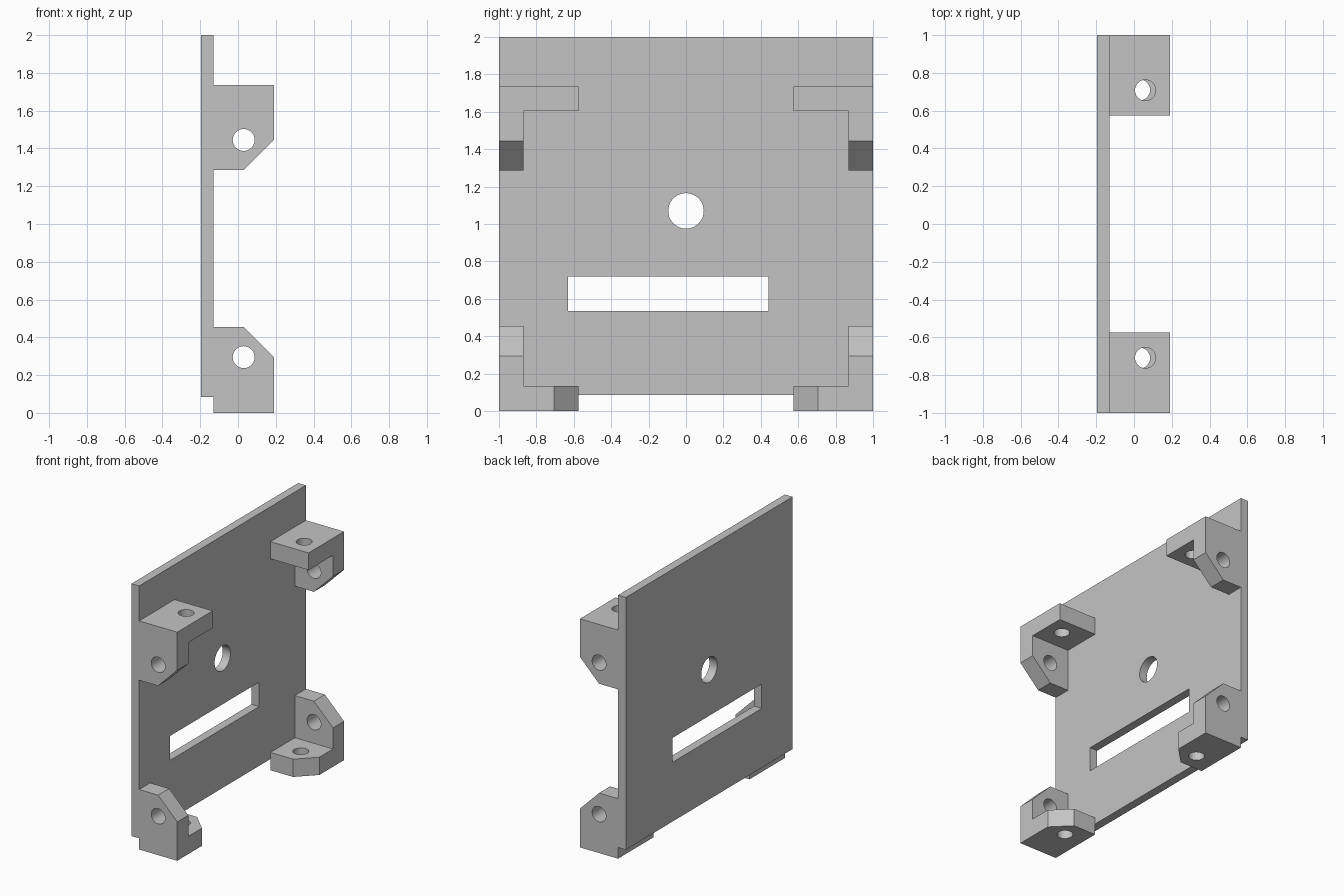
import bpy, bmesh
from mathutils import Vector

cube = bpy.data.objects.get("Cube")
if cube:
    bpy.data.objects.remove(cube, do_unlink=True)

grey = bpy.data.materials.new("light_grey")
grey.use_nodes = True
colour = (0.55, 0.55, 0.55, 1)
grey.diffuse_color = colour
grey.node_tree.nodes["Principled BSDF"].inputs["Base Color"].default_value = colour

BACK, FACE, TIP = -0.195, -0.13, 0.19   # plate back, plate face, bracket tip (x)
INNER, WALL, EDGE = 0.575, 0.868, 1.0   # bracket inner end, wall face, plate edge (y)


def make_object(name, bm):
    bmesh.ops.recalc_face_normals(bm, faces=bm.faces[:])
    mesh = bpy.data.meshes.new(name)
    bm.to_mesh(mesh)
    bm.free()
    mesh.materials.append(grey)
    obj = bpy.data.objects.new(name, mesh)
    bpy.context.collection.objects.link(obj)
    return obj


def prism(name, axis, points, start, end):
    """Extrude a 2D profile along an axis; points hold the other two coordinates."""
    bm = bmesh.new()
    verts = []
    for p in points:
        co = list(p)
        co.insert(axis, start)
        verts.append(bm.verts.new(co))
    face = bm.faces.new(verts)
    moved = bmesh.ops.extrude_face_region(bm, geom=[face])["geom"]
    shift = Vector((0, 0, 0))
    shift[axis] = end - start
    bmesh.ops.translate(bm, vec=shift, verts=[v for v in moved if isinstance(v, bmesh.types.BMVert)])
    return make_object(name, bm)


def drill(axis, centre, radius, depth):
    """Cylinder cutter along one axis."""
    bm = bmesh.new()
    bmesh.ops.create_cone(bm, cap_ends=True, segments=40, radius1=radius, radius2=radius, depth=depth)
    obj = make_object("drill", bm)
    direction = Vector((0, 0, 0))
    direction[axis] = 1
    obj.rotation_euler = direction.to_track_quat("Z", "Y").to_euler()
    obj.location = centre
    return obj


def combine(obj, joins=(), cuts=(), mirrored=False):
    """Apply unions and cuts to an object, then optionally mirror it in y."""
    for operation, helpers in (("UNION", joins), ("DIFFERENCE", cuts)):
        for helper in helpers:
            helper.hide_render = True
            mod = obj.modifiers.new("boolean", "BOOLEAN")
            mod.operation = operation
            mod.solver = "EXACT"
            mod.object = helper
    if mirrored:
        mod = obj.modifiers.new("mirror", "MIRROR")
        mod.use_axis = (False, True, False)
        mod.use_mirror_merge = False
    bpy.context.view_layer.update()
    graph = bpy.context.evaluated_depsgraph_get()
    mesh = bpy.data.meshes.new_from_object(obj.evaluated_get(graph))
    obj.modifiers.clear()
    obj.data = mesh
    for helper in (*joins, *cuts):
        bpy.data.objects.remove(helper, do_unlink=True)
    # Smooth hole walls, keep flat corners sharp
    bpy.ops.object.select_all(action="DESELECT")
    obj.select_set(True)
    bpy.context.view_layer.objects.active = obj
    bpy.ops.object.shade_smooth_by_angle(angle=0.52)


def rectangle(a0, b0, a1, b1):
    return [(a0, b0), (a1, b0), (a1, b1), (a0, b1)]


# Back plate with a round hole and a long slot
plate = prism("back_plate", 0, rectangle(-EDGE, 0.085, EDGE, 2), BACK, FACE)
slot = prism("slot", 0, rectangle(-0.63, 0.535, 0.44, 0.72), -0.5, 0.5)
combine(plate, cuts=[drill(0, (FACE, 0, 1.07), 0.095, 1), slot])

# Upper brackets: chamfered side wall with a square shelf on top
wall = prism("upper_brackets", 1, [(FACE, 1.285), (0.03, 1.285), (TIP, 1.445), (TIP, 1.735), (FACE, 1.735)], WALL, EDGE)
shelf = prism("shelf", 2, rectangle(FACE, INNER, TIP, EDGE), 1.605, 1.735)
combine(wall, [shelf], [drill(1, (0.03, EDGE, 1.445), 0.058, 0.6),
                        drill(2, (0.06, 0.708, 1.67), 0.055, 0.4)], mirrored=True)

# Lower brackets: chamfered side wall with a corner-cut floor
wall = prism("lower_brackets", 1, [(FACE, 0), (TIP, 0), (TIP, 0.295), (0.03, 0.455), (FACE, 0.455)], WALL, EDGE)
floor = prism("floor", 2, [(FACE, INNER), (0.06, INNER), (TIP, 0.705), (TIP, EDGE), (FACE, EDGE)], 0, 0.135)
combine(wall, [floor], [drill(1, (0.03, EDGE, 0.295), 0.058, 0.6),
                        drill(2, (0.03, 0.71, 0.07), 0.055, 0.3)], mirrored=True)
